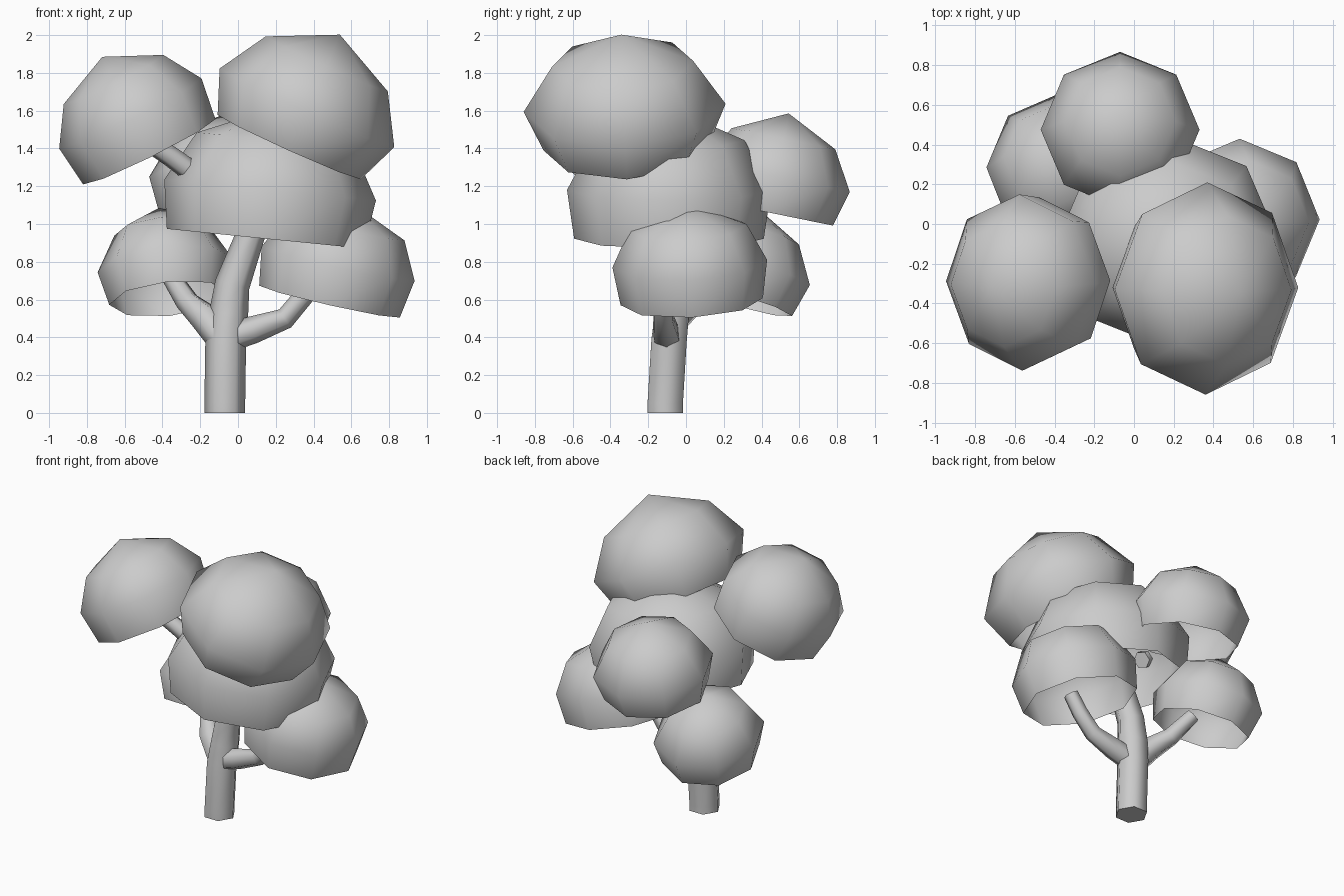
import bpy, bmesh, math
from mathutils import Vector, Matrix

cube = bpy.data.objects.get("Cube")
if cube:
    bpy.data.objects.remove(cube, do_unlink=True)

UP = Vector((0, 0, 1))

grey = bpy.data.materials.new("plain_grey")
grey.use_nodes = True
grey.diffuse_color = (0.6, 0.6, 0.6, 1)
grey.node_tree.nodes["Principled BSDF"].inputs["Base Color"].default_value = (0.6, 0.6, 0.6, 1)


def finish(bm, name):
    bmesh.ops.recalc_face_normals(bm, faces=bm.faces[:])
    mesh = bpy.data.meshes.new(name)
    bm.to_mesh(mesh)
    bm.free()
    mesh.materials.append(grey)
    mesh.shade_smooth()
    mesh.set_sharp_from_angle(angle=math.radians(70))
    obj = bpy.data.objects.new(name, mesh)
    bpy.context.collection.objects.link(obj)


def ring(bm, sides, radius, z, matrix):
    turn = 2 * math.pi / sides
    return [bm.verts.new(matrix @ Vector((radius * math.cos(i * turn), radius * math.sin(i * turn), z)))
            for i in range(sides)]


def bridge(bm, low, high):
    n = len(low)
    for i in range(n):
        j = (i + 1) % n
        bm.faces.new((low[i], low[j], high[j], high[i]))


def clump(name, centre, axis, rx, ry, height=1.0, rim=(0.87, -0.45), shoulder=0.7):
    """Hollow eight-sided leaf dome, open underneath, leaning along axis."""
    bm = bmesh.new()
    lean = UP.rotation_difference(Vector(axis)).to_matrix().to_4x4()
    size = Matrix.Diagonal((rx, ry, (rx + ry) / 2 * height, 1))
    matrix = Matrix.Translation(centre) @ lean @ size
    rings = [ring(bm, 8, r, z, matrix) for r, z in (rim, (1, 0), (shoulder, 0.48))]
    for low, high in zip(rings, rings[1:]):
        bridge(bm, low, high)
    top = bm.verts.new(matrix @ Vector((0, 0, 0.8)))
    for i in range(8):
        bm.faces.new((rings[-1][i], rings[-1][(i + 1) % 8], top))
    finish(bm, name)


def limb(name, path, radii):
    """Six-sided tapered tube through the path points, capped at both ends."""
    bm = bmesh.new()
    points = [Vector(p) for p in path]
    rings = []
    for i, p in enumerate(points):
        along = points[min(i + 1, len(points) - 1)] - points[max(i - 1, 0)]
        matrix = Matrix.Translation(p) @ UP.rotation_difference(along).to_matrix().to_4x4()
        rings.append(ring(bm, 6, radii[i], 0, matrix))
    for low, high in zip(rings, rings[1:]):
        bridge(bm, low, high)
    bm.faces.new(rings[0][::-1])
    bm.faces.new(rings[-1])
    finish(bm, name)


# Trunk and branches
limb("trunk", [(-0.07, -0.11, 0), (-0.07, -0.11, 0.05), (-0.065, -0.09, 0.38), (-0.05, -0.075, 0.52),
               (-0.03, -0.07, 0.68), (0.08, -0.07, 0.98), (0.1, -0.07, 1.1)],
     [0.108, 0.108, 0.108, 0.104, 0.093, 0.075, 0.07])
limb("left_branch", [(-0.04, -0.1, 0.4), (0.08, -0.11, 0.44), (0.25, -0.12, 0.5),
                     (0.35, -0.13, 0.62), (0.42, -0.14, 0.74)],
     [0.075, 0.073, 0.057, 0.053, 0.05])
limb("right_branch", [(-0.08, -0.09, 0.39), (-0.18, -0.05, 0.51), (-0.27, 0.05, 0.59),
                      (-0.36, 0.17, 0.73)],
     [0.085, 0.08, 0.062, 0.05])
limb("upper_branch", [(-0.25, -0.22, 1.28), (-0.36, -0.25, 1.36), (-0.47, -0.28, 1.43)],
     [0.058, 0.055, 0.05])

# Leaf clumps
clump("middle_clump", (0.17, -0.09, 1.18), (0.1, 0, 1), 0.563, 0.54, rim=(0.93, -0.47), shoulder=0.74)
clump("top_clump", (0.365, -0.325, 1.615), (0.41, -0.04, 0.91), 0.507, 0.535, 1.02, rim=(0.82, -0.43))
clump("upper_right_clump", (-0.57, -0.295, 1.585), (-0.44, -0.07, 0.89), 0.42, 0.445, 0.97,
      rim=(0.93, -0.54))
clump("lower_left_clump", (0.53, 0.02, 0.79), (0.22, -0.05, 0.97), 0.415, 0.41, rim=(0.92, -0.5),
      shoulder=0.76)
clump("lower_right_clump", (-0.385, 0.29, 0.78), (-0.1, 0.27, 0.95), 0.36, 0.38, 1.08, rim=(0.88, -0.46))
clump("back_clump", (-0.07, 0.475, 1.25), (0, 0.2, 0.98), 0.4, 0.4, 1.07)
